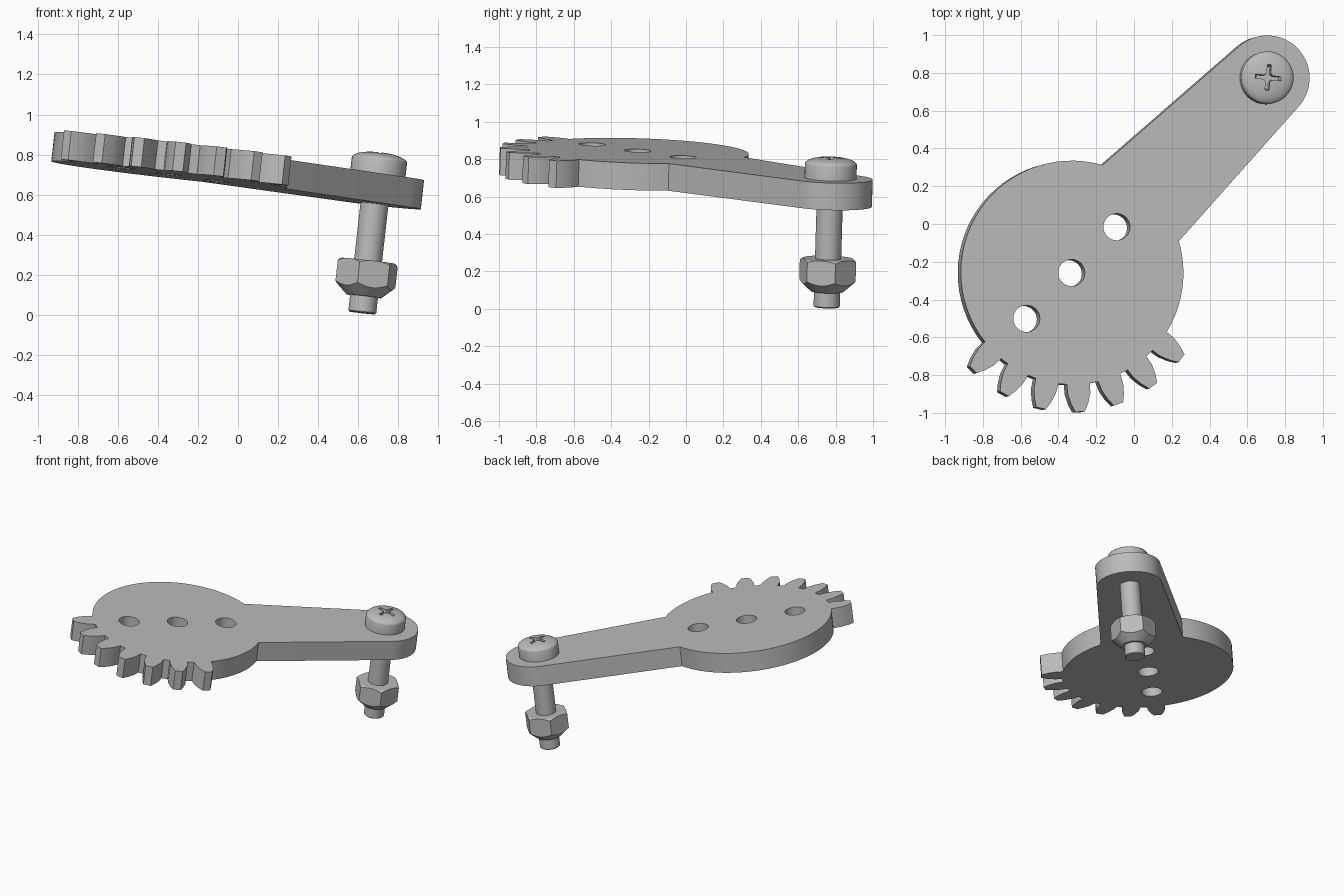
import bpy, bmesh, math
from mathutils import Matrix, Vector

if "Cube" in bpy.data.objects:
    bpy.data.objects.remove(bpy.data.objects["Cube"])

# Tilted working frame: local z = 0 is the top face of the plate
NORMAL = Vector((0.113, 0.03, 1.0)).normalized()
FRAME = Matrix.Translation((0, 0, 0.80)) @ \
    Vector((0, 0, 1)).rotation_difference(NORMAL).to_matrix().to_4x4()

grey = bpy.data.materials.new("plain_grey")
grey.diffuse_color = (0.5, 0.5, 0.5, 1)
grey.use_nodes = True
grey.node_tree.nodes["Principled BSDF"].inputs["Base Color"].default_value = grey.diffuse_color


def finish(name, bm):
    bmesh.ops.recalc_face_normals(bm, faces=bm.faces)
    bm.transform(FRAME)
    mesh = bpy.data.meshes.new(name)
    bm.to_mesh(mesh)
    bm.free()
    mesh.materials.append(grey)
    ob = bpy.data.objects.new(name, mesh)
    bpy.context.collection.objects.link(ob)
    return ob


def prism(name, outline, z0, z1, taper=1.0, centre=(0, 0)):
    """Extrude a closed outline from z1 down to z0; taper scales the lower end."""
    bm = bmesh.new()
    cx, cy = centre
    top = [bm.verts.new((x + cx, y + cy, z1)) for x, y in outline]
    low = [bm.verts.new((x * taper + cx, y * taper + cy, z0)) for x, y in outline]
    bm.faces.new(top)
    bm.faces.new(low[::-1])
    n = len(top)
    for i in range(n):
        j = (i + 1) % n
        bm.faces.new((top[i], low[i], low[j], top[j]))
    return finish(name, bm)


def lathe(name, profile, centre, segments=40):
    """Closed solid of revolution from (radius, z) rings, capped at both ends."""
    bm = bmesh.new()
    rings = []
    for r, z in profile:
        rings.append([bm.verts.new((centre[0] + x, centre[1] + y, z))
                      for x, y in circle(r, segments)])
    for a, b in zip(rings, rings[1:]):
        for i in range(segments):
            j = (i + 1) % segments
            bm.faces.new((a[i], a[j], b[j], b[i]))
    bm.faces.new(rings[0])
    bm.faces.new(rings[-1])
    return finish(name, bm)


def circle(r, n, start=0.0):
    return [(r * math.cos(start + math.tau * i / n),
             r * math.sin(start + math.tau * i / n)) for i in range(n)]


def arc(c, r, a0, a1, n):
    out = []
    for i in range(n + 1):
        a = math.radians(a0 + (a1 - a0) * i / n)
        out.append((c[0] + r * math.cos(a), c[1] + r * math.sin(a)))
    return out


def boolean(ob, cutter, operation):
    mod = ob.modifiers.new("cut", 'BOOLEAN')
    mod.operation = operation
    mod.solver = 'EXACT'
    mod.object = cutter
    bpy.context.view_layer.objects.active = ob
    bpy.ops.object.modifier_apply(modifier=mod.name)
    bpy.data.objects.remove(cutter, do_unlink=True)


def smooth(ob, angle=30):
    bpy.ops.object.select_all(action='DESELECT')
    ob.select_set(True)
    bpy.context.view_layer.objects.active = ob
    bpy.ops.object.shade_smooth_by_angle(angle=math.radians(angle))


# Plate: disc with a run of gear teeth and a tapering arm
DISC, R = (-0.330, -0.258), 0.593
END, R_END = (0.712, 0.775), 0.225
TOOTH = [(0.593, -0.062), (0.645, -0.060), (0.695, -0.046), (0.738, -0.026),
         (0.738, 0.026), (0.695, 0.046), (0.645, 0.060), (0.593, 0.062)]
outline = []
for k in range(7):
    a = math.radians(-86.8 + 16.3 * (k - 3))
    for r, w in TOOTH:
        t = a + w / r
        outline.append((DISC[0] + r * math.cos(t), DISC[1] + r * math.sin(t)))
outline += arc(DISC, R, -31.9, 16.4, 10)[1:]
outline += arc(END, R_END, -42, 131.6, 28)
outline += arc(DISC, R, 74, 218, 30)[:-1]
plate = prism("geared_arm_plate", outline, -0.146, 0)

# Three through holes on a diagonal
for x, y in ((-0.092, -0.016), (-0.333, -0.259), (-0.573, -0.502)):
    boolean(plate, prism("hole_cutter", circle(0.071, 32), -0.3, 0.1,
                         centre=(x, y)), 'DIFFERENCE')
smooth(plate, 20)

# Bolt: domed head and shaft in one turned profile
BOLT = (0.704, 0.774)
dome = [(0.139 * math.cos(t), 0.075 + 0.039 * math.sin(t))
        for t in (math.radians(i * 12) for i in range(8))]
bolt = lathe("bolt", [(0.064, -0.694), (0.070, -0.688), (0.070, -0.004),
                      (0.139, -0.004)] + dome, BOLT)

# Cross recess in the bolt head
cross = []
for k in range(4):
    a = math.radians(-6 + 90 * k)
    for r, t in ((0.074, -0.15), (0.074, 0.15), (0.032, 0.36), (0.024, math.pi / 4),
                 (0.032, math.pi / 2 - 0.36)):
        cross.append((r * math.cos(a + t), r * math.sin(a + t)))
boolean(bolt, prism("cross_cutter", cross, 0.06, 0.13, 0.8, BOLT), 'DIFFERENCE')
smooth(bolt)

# Nut: hexagon trimmed by a turned shape, giving chamfered corners and a cone end
nut = prism("nut", circle(0.156, 6, math.radians(15)), -0.61, -0.432, centre=BOLT)
boolean(nut, lathe("nut_trim", [(0.085, -0.612), (0.136, -0.566), (0.165, -0.54),
                                (0.165, -0.45), (0.132, -0.430)], BOLT, 48), 'INTERSECT')
smooth(nut, 20)
